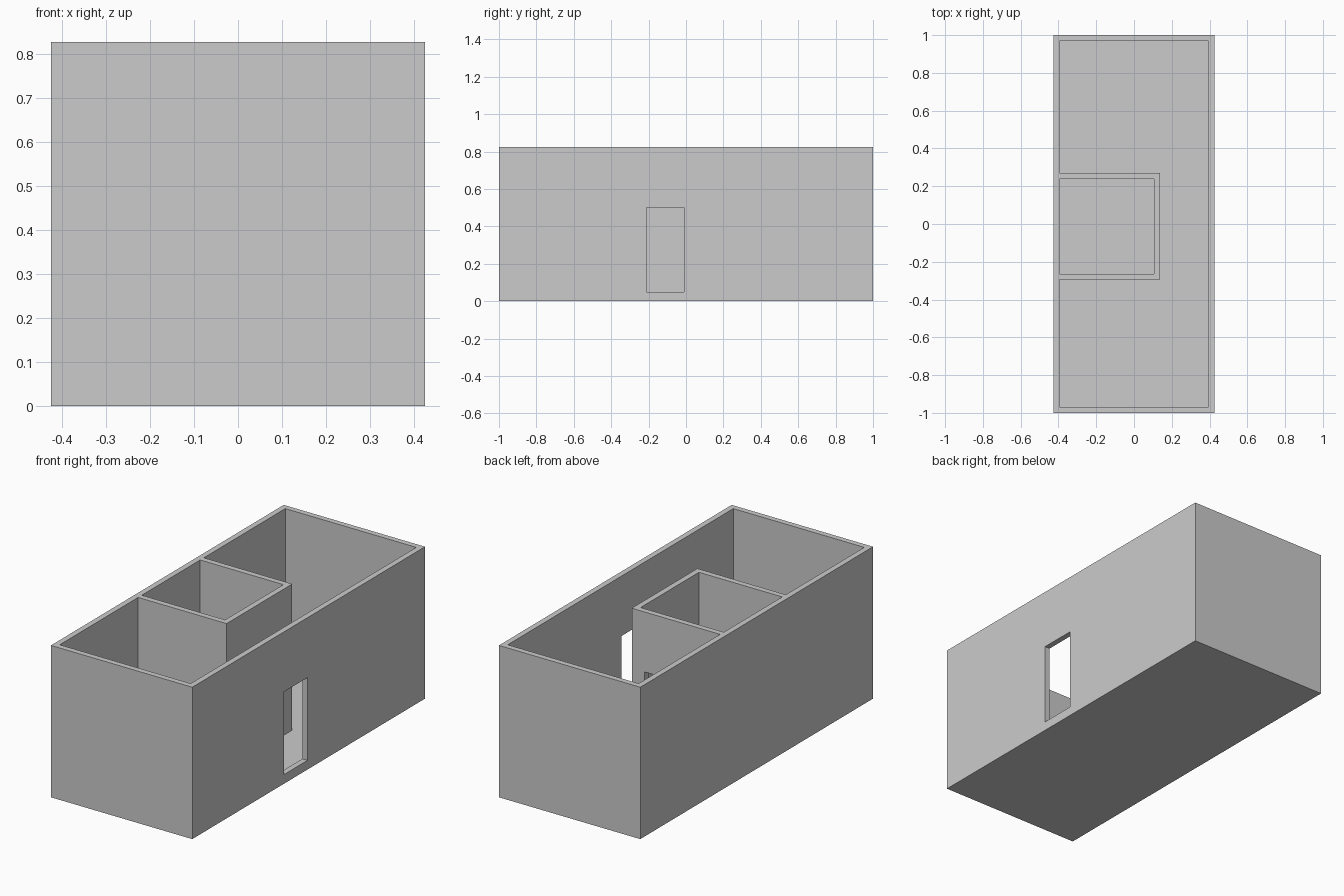
import bpy
import bmesh

if "Cube" in bpy.data.objects:
    bpy.data.objects.remove(bpy.data.objects["Cube"])

W, L, H = 0.425, 1.0, 0.826   # half width, half length, height
T = 0.031                     # wall and floor thickness


def prism(name, points, z0, z1):
    """Extrude a flat outline from z0 to z1."""
    bm = bmesh.new()
    face = bm.faces.new([bm.verts.new((x, y, z0)) for x, y in points])
    ext = bmesh.ops.extrude_face_region(bm, geom=[face])
    top = [v for v in ext["geom"] if isinstance(v, bmesh.types.BMVert)]
    bmesh.ops.translate(bm, verts=top, vec=(0, 0, z1 - z0))
    bmesh.ops.recalc_face_normals(bm, faces=bm.faces)
    mesh = bpy.data.meshes.new(name)
    bm.to_mesh(mesh)
    bm.free()
    obj = bpy.data.objects.new(name, mesh)
    bpy.context.collection.objects.link(obj)
    return obj


def box(name, x0, x1, y0, y1, z0, z1):
    return prism(name, [(x0, y0), (x1, y0), (x1, y1), (x0, y1)], z0, z1)


def cut(target, cutter):
    """Subtract the cutter from the target, then discard it."""
    mod = target.modifiers.new(cutter.name, 'BOOLEAN')
    mod.operation = 'DIFFERENCE'
    mod.solver = 'EXACT'
    mod.object = cutter
    bpy.context.view_layer.objects.active = target
    bpy.ops.object.modifier_apply(modifier=mod.name)
    bpy.data.objects.remove(cutter)


# Solid block that becomes the building shell
shell = box("building_shell", -W, W, -L, L, 0, H)

# Inner room outline: outer faces of its walls
room_x, room_y0, room_y1 = 0.138, -0.295, 0.269
ix, iy = W - T, L - T

# Main hall, wrapping round the inner room
cut(shell, prism("hall_space", [
    (-ix, -iy), (ix, -iy), (ix, iy), (-ix, iy),
    (-ix, room_y1), (room_x, room_y1), (room_x, room_y0), (-ix, room_y0),
], T, H + 0.1))

# Inner room
cut(shell, box("room_space", -ix, room_x - T, room_y0 + T, room_y1 - T, T, H + 0.1))

# Doorways: right outer wall, and back wall of the inner room
cut(shell, box("outer_doorway", ix - 0.05, W + 0.05, -0.21, -0.01, 0.05, 0.5))
cut(shell, box("room_doorway", -0.14, 0.06, room_y1 - T - 0.05, room_y1 + 0.05, 0.05, 0.5))
